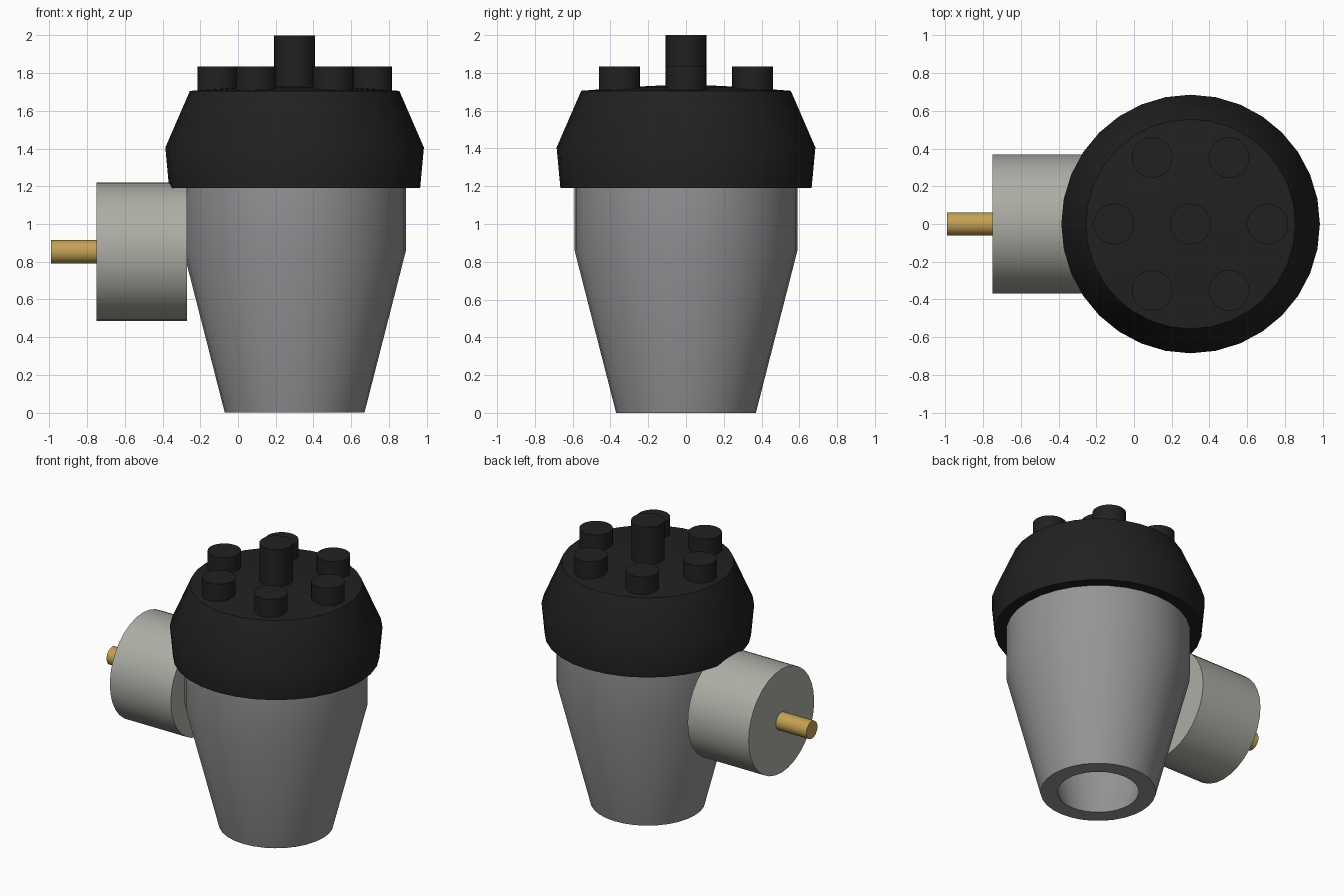
import bpy, bmesh, math
from mathutils import Matrix, Vector

if "Cube" in bpy.data.objects:
    bpy.data.objects.remove(bpy.data.objects["Cube"])

AXIS_X = 0.30


def material(name, rgb):
    m = bpy.data.materials.new(name)
    m.diffuse_color = (*rgb, 1)
    m.use_nodes = True
    m.node_tree.nodes["Principled BSDF"].inputs["Base Color"].default_value = m.diffuse_color
    return m


BLACK = material("black_plastic", (0.015, 0.015, 0.015))
STEEL = material("dull_steel", (0.30, 0.30, 0.31))
PALE = material("pale_metal", (0.42, 0.42, 0.38))
BRASS = material("brass", (0.55, 0.36, 0.09))


def lathe(name, profile, mat, location, direction=(0, 0, 1), closed=False, sides=32):
    """Spin (radius, height) points about a direction; open profiles get end caps."""
    bm = bmesh.new()
    rings = []
    for r, h in profile:
        rings.append([bm.verts.new((r * math.cos(2 * math.pi * i / sides),
                                    r * math.sin(2 * math.pi * i / sides), h))
                      for i in range(sides)])
    pairs = list(zip(rings, rings[1:]))
    if closed:
        pairs.append((rings[-1], rings[0]))
    for a, b in pairs:
        for i in range(sides):
            j = (i + 1) % sides
            bm.faces.new((a[i], a[j], b[j], b[i]))
    if not closed:
        bm.faces.new(rings[0][::-1])
        bm.faces.new(rings[-1])
    bmesh.ops.recalc_face_normals(bm, faces=bm.faces)
    turn = Vector((0, 0, 1)).rotation_difference(Vector(direction)).to_matrix().to_4x4()
    bm.transform(Matrix.Translation(location) @ turn)
    mesh = bpy.data.meshes.new(name)
    bm.to_mesh(mesh)
    bm.free()
    ob = bpy.data.objects.new(name, mesh)
    bpy.context.collection.objects.link(ob)
    mesh.materials.append(mat)
    bpy.ops.object.select_all(action='DESELECT')
    ob.select_set(True)
    bpy.context.view_layer.objects.active = ob
    bpy.ops.object.shade_smooth_by_angle(angle=math.radians(35))
    return ob


def rod(name, radius, length, mat, location, direction=(0, 0, 1)):
    return lathe(name, [(radius, 0), (radius, length)], mat, location, direction)


# Hollow tapered housing
lathe("housing", [(0.37, 0), (0.59, 0.86), (0.59, 1.20),
                  (0.48, 1.20), (0.48, 0.86), (0.26, 0)],
      STEEL, (AXIS_X, 0, 0), closed=True)

# Domed cap with its terminals
lathe("cap", [(0.665, 1.19), (0.685, 1.405), (0.555, 1.705), (0.30, 1.725), (0.10, 1.735)],
      BLACK, (AXIS_X, 0, 0))
rod("center_terminal", 0.108, 0.35, BLACK, (AXIS_X, 0, 1.65))
for i in range(6):
    a = i * math.pi / 3
    rod(f"outer_terminal_{i + 1}", 0.108, 0.185, BLACK,
        (AXIS_X + 0.407 * math.cos(a), 0.407 * math.sin(a), 1.65))

# Side canister and its brass nipple
rod("side_canister", 0.368, 0.48, PALE, (-0.27, 0, 0.853), (-1, 0, 0))
rod("nipple", 0.062, 0.26, BRASS, (-0.73, 0, 0.853), (-1, 0, 0))
